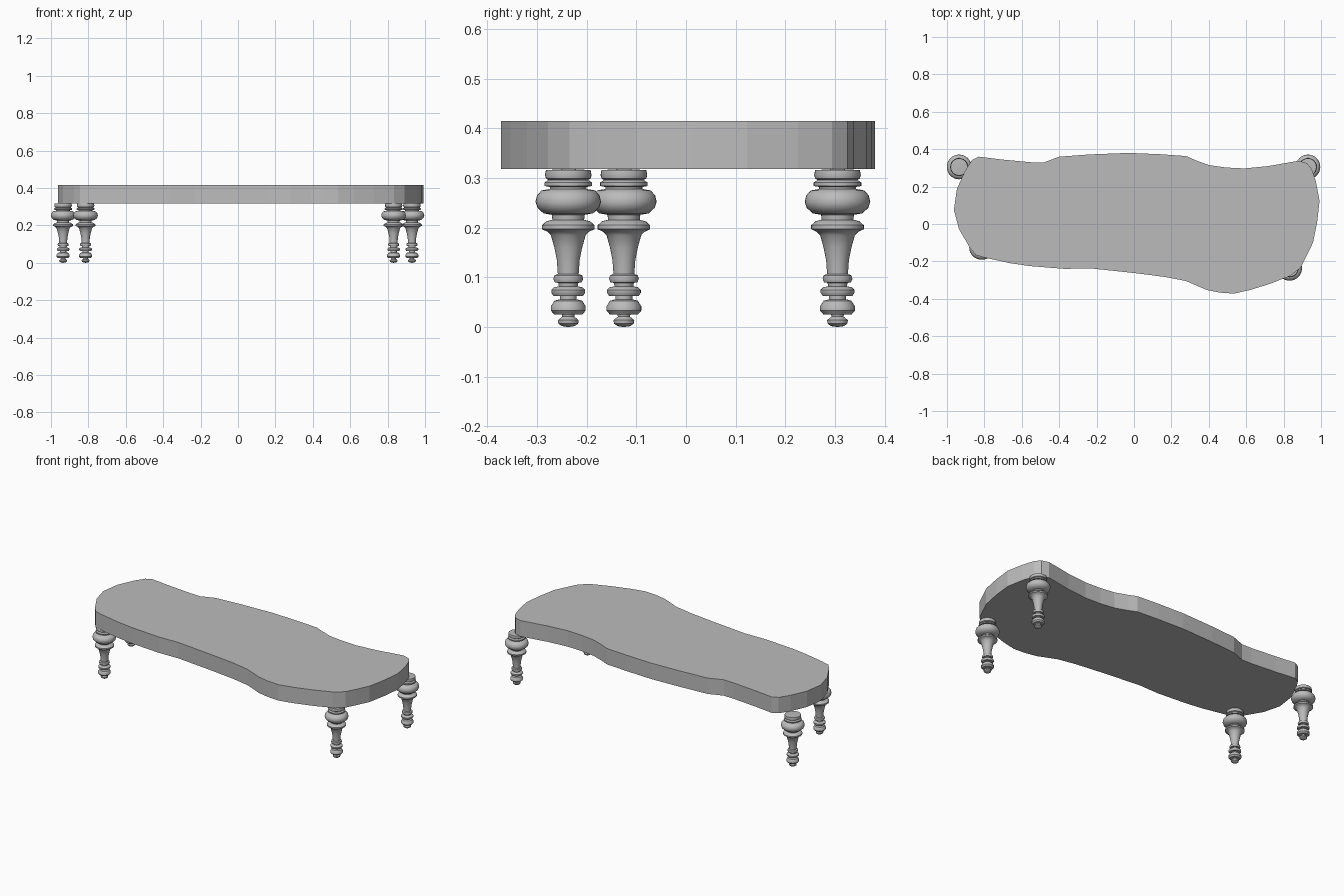
import bpy, bmesh, math

grey = bpy.data.materials.new("plain grey")
grey.diffuse_color = (0.5, 0.5, 0.5, 1)


def make_object(name, bm):
    bmesh.ops.recalc_face_normals(bm, faces=bm.faces)
    mesh = bpy.data.meshes.new(name)
    bm.to_mesh(mesh)
    bm.free()
    mesh.materials.append(grey)
    obj = bpy.data.objects.new(name, mesh)
    bpy.context.collection.objects.link(obj)
    return obj


# Wavy table top: flat outline extruded upward
outline = [
    (-0.83, 0.36), (-0.71, 0.345), (-0.55, 0.33), (-0.485, 0.328), (-0.40, 0.36),
    (-0.235, 0.372), (-0.03, 0.38), (0.14, 0.373), (0.28, 0.363), (0.326, 0.342),
    (0.40, 0.315), (0.49, 0.302), (0.59, 0.297), (0.72, 0.31), (0.88, 0.338),
    (0.925, 0.325), (0.95, 0.294), (0.973, 0.225), (0.992, 0.123), (0.98, 0.016),
    (0.957, -0.10), (0.92, -0.176), (0.89, -0.235), (0.834, -0.278), (0.727, -0.32),
    (0.62, -0.353), (0.535, -0.372), (0.46, -0.367), (0.39, -0.353), (0.278, -0.305),
    (0.166, -0.283), (0.0, -0.262), (-0.235, -0.237), (-0.37, -0.24), (-0.556, -0.225),
    (-0.66, -0.21), (-0.797, -0.18), (-0.845, -0.166), (-0.877, -0.128), (-0.936, -0.027),
    (-0.963, 0.075), (-0.947, 0.187), (-0.904, 0.283), (-0.866, 0.342)]
bm = bmesh.new()
face = bm.faces.new([bm.verts.new((x, y, 0.318)) for x, y in outline])
ext = bmesh.ops.extrude_face_region(bm, geom=[face])
bmesh.ops.translate(bm, vec=(0, 0, 0.097),
                    verts=[v for v in ext["geom"] if isinstance(v, bmesh.types.BMVert)])
make_object("table_top", bm)

# Turned leg profile: (radius, height) from the foot upward
profile = [
    (0, 0), (0.013, 0.002), (0.020, 0.007), (0.021, 0.014), (0.012, 0.021),
    (0.013, 0.025), (0.028, 0.025), (0.035, 0.033), (0.035, 0.042), (0.028, 0.053),
    (0.017, 0.056), (0.017, 0.063), (0.030, 0.063), (0.034, 0.069), (0.034, 0.075),
    (0.029, 0.080), (0.019, 0.082), (0.020, 0.089), (0.027, 0.090), (0.030, 0.097),
    (0.028, 0.104), (0.021, 0.107), (0.023, 0.135), (0.028, 0.160), (0.035, 0.185),
    (0.042, 0.192), (0.053, 0.197), (0.053, 0.205), (0.044, 0.213), (0.032, 0.216),
    (0.033, 0.226), (0.050, 0.229), (0.062, 0.240), (0.066, 0.252), (0.063, 0.265),
    (0.054, 0.275), (0.037, 0.278), (0.037, 0.282), (0.048, 0.284), (0.048, 0.291),
    (0.040, 0.296), (0.045, 0.299), (0.047, 0.306), (0.045, 0.316), (0.010, 0.318), (0, 0.318)]


def make_leg(name, x, y):
    bm = bmesh.new()
    verts = [bm.verts.new((r, 0, z)) for r, z in profile]
    edges = [bm.edges.new(pair) for pair in zip(verts, verts[1:])]
    bmesh.ops.spin(bm, geom=verts + edges, cent=(0, 0, 0), axis=(0, 0, 1),
                   angle=math.tau, steps=32, use_duplicate=False)
    bmesh.ops.remove_doubles(bm, verts=bm.verts, dist=1e-5)
    leg = make_object(name, bm)
    leg.location = (x, y, 0)
    bpy.ops.object.select_all(action="DESELECT")
    leg.select_set(True)
    bpy.context.view_layer.objects.active = leg
    bpy.ops.object.shade_smooth_by_angle(angle=math.radians(40))


# Four legs near the corners
make_leg("front_left_leg", -0.815, -0.125)
make_leg("front_right_leg", 0.832, -0.237)
make_leg("back_left_leg", -0.935, 0.305)
make_leg("back_right_leg", 0.93, 0.305)
